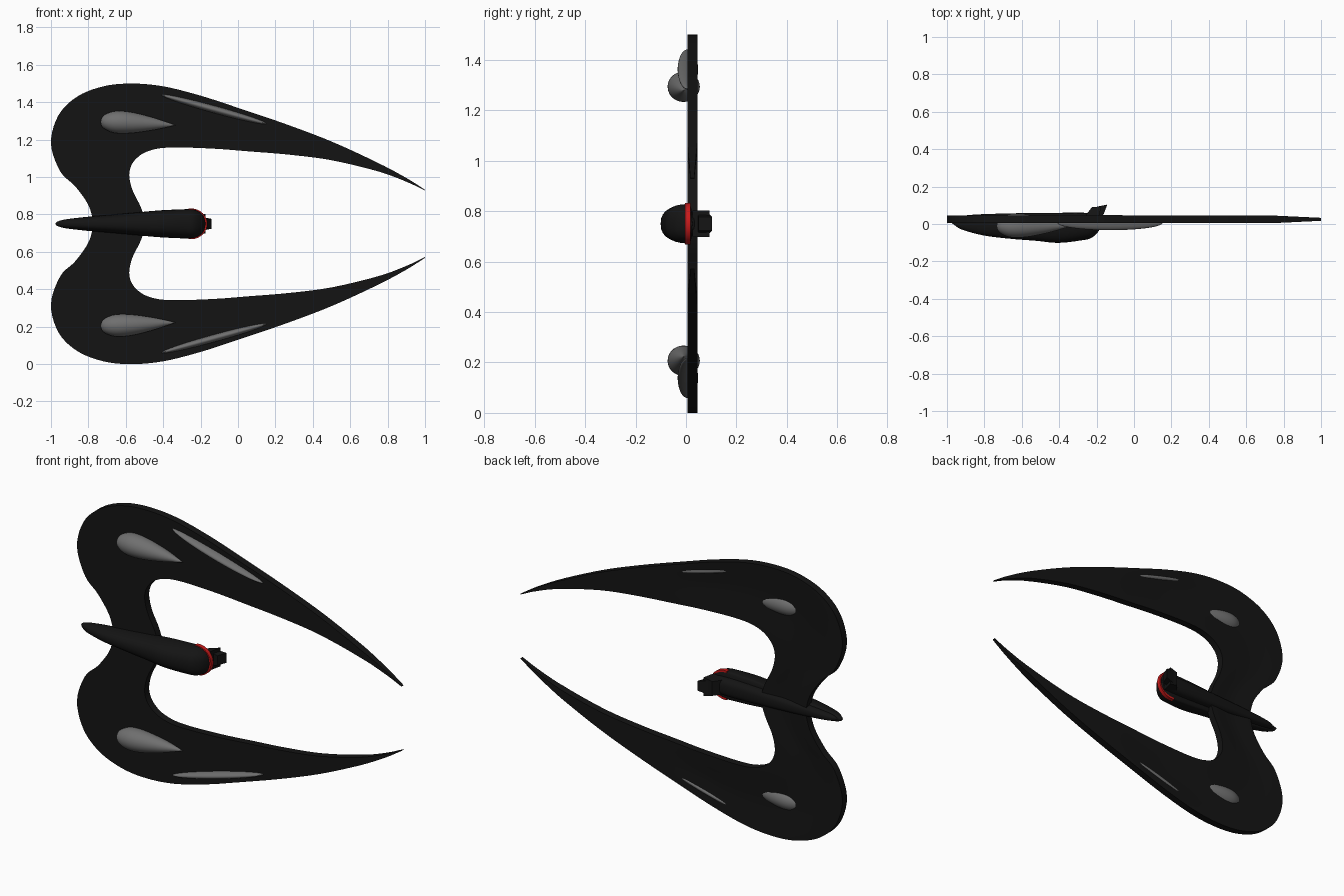
import bpy, bmesh, math
from mathutils import Vector

if "Cube" in bpy.data.objects:
    bpy.data.objects.remove(bpy.data.objects["Cube"])

MID = 0.75  # height of the symmetry plane


def material(name, rgb):
    m = bpy.data.materials.new(name)
    m.diffuse_color = (*rgb, 1)
    m.use_nodes = True
    m.node_tree.nodes["Principled BSDF"].inputs["Base Color"].default_value = m.diffuse_color
    return m


BLACK = material("black", (0.007, 0.007, 0.007))
GREY = material("grey", (0.16, 0.16, 0.16))
RED = material("red", (0.6, 0.01, 0.01))


def finish(bm, name, mat, angle=40):
    bmesh.ops.remove_doubles(bm, verts=bm.verts, dist=1e-5)
    bmesh.ops.recalc_face_normals(bm, faces=bm.faces)
    me = bpy.data.meshes.new(name)
    bm.to_mesh(me)
    bm.free()
    me.materials.append(mat)
    ob = bpy.data.objects.new(name, me)
    bpy.context.collection.objects.link(ob)
    bpy.ops.object.select_all(action='DESELECT')
    ob.select_set(True)
    bpy.context.view_layer.objects.active = ob
    bpy.ops.object.shade_smooth_by_angle(angle=math.radians(angle))
    return ob


def spline(pts, n=5):
    """Smooth curve through the points."""
    p = [Vector(q) for q in pts]
    p = [2 * p[0] - p[1]] + p + [2 * p[-1] - p[-2]]
    out = []
    for i in range(1, len(p) - 2):
        a, b, c, d = p[i - 1:i + 3]
        for k in range(n):
            t = k / n
            out.append(0.5 * (2 * b + (c - a) * t + (2 * a - 5 * b + 4 * c - d) * t * t
                              + (3 * b - a - 3 * c + d) * t ** 3))
    return out + [p[-2]]


def bridge(bm, rings):
    for r, s in zip(rings, rings[1:]):
        for i in range(len(r)):
            j = (i + 1) % len(r)
            bm.faces.new((r[i], r[j], s[j], s[i]))
    bm.faces.new(rings[0])
    bm.faces.new(rings[-1])


def loft(name, mat, sections, e=1.0, sides=28):
    """Sections are (x, z centre, half width, y centre, depth to front, depth to back)."""
    bm = bmesh.new()
    rings = []
    for x, zc, w, yc, f, b in spline(sections, 4):
        ring = []
        for k in range(sides):
            a = 2 * math.pi * k / sides
            c, s = math.cos(a), math.sin(a)
            ring.append(bm.verts.new((x, yc + math.copysign(abs(s) ** e, s) * (f if s < 0 else b),
                                      zc + math.copysign(abs(c) ** e, c) * w)))
        rings.append(ring)
    bridge(bm, rings)
    return finish(bm, name, mat)


def prism(name, mat, outline, y0, y1):
    """Outline in x and z, pushed from y0 to y1."""
    bm = bmesh.new()
    bridge(bm, [[bm.verts.new((x, y, z)) for x, z in outline] for y in (y0, y1)])
    return finish(bm, name, mat)


# Swept double wing: outer edge and inner edge of the upper half, paired
OUTER = [(-.77, .75), (-.80, .85), (-.87, .95), (-.95, 1.03), (-1, 1.18), (-.96, 1.33),
         (-.86, 1.43), (-.72, 1.485), (-.57, 1.5), (-.4, 1.485), (-.2, 1.435), (0, 1.37),
         (.25, 1.285), (.5, 1.19), (.75, 1.075), (.9, .995), (1, .932)]
INNER = [(-.49, .75), (-.52, .84), (-.56, .92), (-.578, .98), (-.58, 1.03), (-.56, 1.08),
         (-.51, 1.125), (-.44, 1.15), (-.36, 1.158), (-.25, 1.157), (-.1, 1.15), (.05, 1.138),
         (.27, 1.12), (.5, 1.09), (.75, 1.03), (.9, .975), (1, .928)]
bm = bmesh.new()
cols = [0, .1, .25, .4, .5, .6, .75, .9, 1]
for side in (1, -1):
    rings = []
    for o, i in zip(spline(OUTER), spline(INNER)):
        taper = max(0, (o.x - .75) / .25) * .012
        dip = .009 * max(0, min(1, (.1 - o.x) * 3))  # shallow hollow in the back
        front, back = [], []
        for t in cols:
            q = o.lerp(i, t)
            z = MID + side * (q.y - MID)
            front.append(bm.verts.new((q.x, .005 + taper, z)))
            back.append(bm.verts.new((q.x, .045 - taper - dip * math.sin(math.pi * t) ** 2, z)))
        rings.append(front + back[::-1])
    for r, s in zip(rings, rings[1:]):
        for k in range(len(r)):
            j = (k + 1) % len(r)
            bm.faces.new((r[k], r[j], s[j], s[k]))
    bm.faces.new(rings[-1])
finish(bm, "wing", BLACK)

# Teardrop pods and long slim blisters, mirrored above and below
for side, label in ((1, "upper"), (-1, "lower")):
    drop = []
    for x, dz, r in [(-.735, .545, .001), (-.728, .545, .023), (-.71, .545, .04), (-.67, .544, .056),
                     (-.62, .543, .06), (-.55, .54, .053), (-.46, .535, .035),
                     (-.38, .53, .014), (-.335, .528, .001)]:
        drop.append((x, MID + side * dz, r, -.01, r * 1.05, r * 1.08))
    loft(label + "_pod", GREY, drop)
    slim = []
    for k in range(11):
        u = -math.cos(math.pi * k / 10)
        r = max(.02, math.sqrt(max(0, 1 - u * u)))
        slim.append((-.128 + .282 * u, MID + side * (.612 - .077 * u), .02 * r, .007, .04 * r, .041 * r))
    loft(label + "_blister", GREY, slim)

# Fuselage belly, narrower spine behind it
loft("fuselage", BLACK, [(x, MID, w, .01, f, .015) for x, w, f in [
    (-.975, .003, .004), (-.965, .012, .012), (-.92, .024, .04), (-.8, .038, .072), (-.65, .051, .09),
    (-.52, .063, .1), (-.43, .071, .11), (-.36, .075, .108), (-.28, .078, .097), (-.235, .076, .088),
    (-.2, .06, .062), (-.182, .038, .035), (-.174, .012, .012)]], e=.8)
loft("spine", BLACK, [(x, MID, w, .01, .01, b) for x, w, b in [
    (-.96, .005, .012), (-.9, .02, .036), (-.7, .035, .046), (-.4, .048, .05),
    (-.26, .05, .05), (-.21, .045, .045), (-.185, .025, .02)]], e=.7)

# Red collar round the tail end
arc = [math.radians(a) for a in range(-100, 101, 8)]
prism("red_collar", RED, [(-.25 + .085 * math.cos(a), MID + .082 * math.sin(a)) for a in arc], -.004, .018)


def slanted_box(name, profile, w0, w1):
    """Side profile in x and y; half width w0 at its first two corners, w1 at the last two."""
    bm = bmesh.new()
    ws = (w0, w0, w1, w1)
    bridge(bm, [[bm.verts.new((x, y, MID + s * w)) for (x, y), w in zip(profile, ws)] for s in (-1, 1)])
    finish(bm, name, BLACK, 30)


# Tail block and nozzle
slanted_box("tail_block", [(-.27, .03), (-.225, .09), (-.175, .094), (-.19, .025)], .04, .052)
slanted_box("tail_nozzle", [(-.2, .045), (-.2, .092), (-.143, .104), (-.163, .05)], .038, .027)
